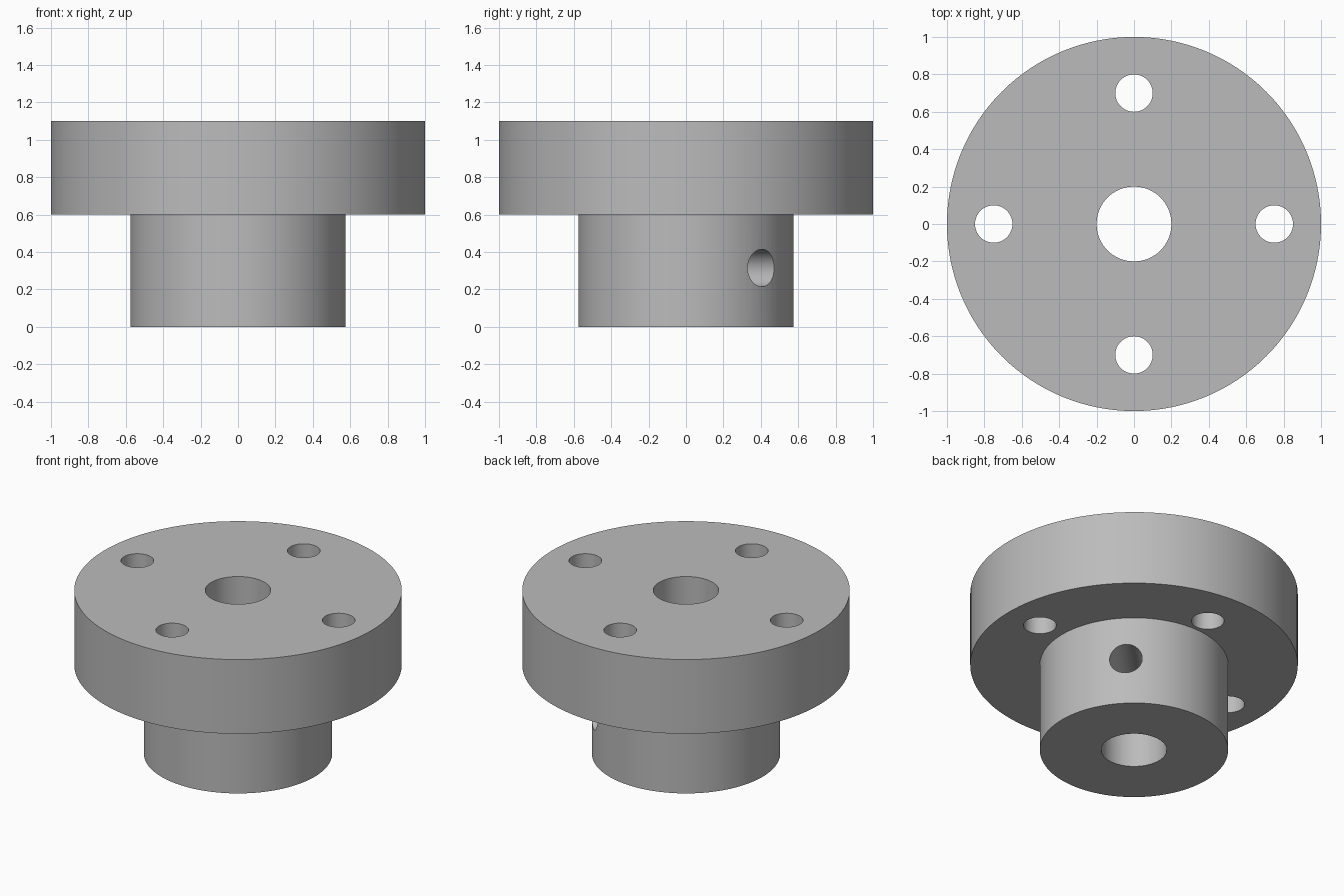
import bpy
import math
from mathutils import Vector

if "Cube" in bpy.data.objects:
    bpy.data.objects.remove(bpy.data.objects["Cube"])

metal = bpy.data.materials.new("grey_metal")
metal.diffuse_color = (0.5, 0.5, 0.5, 1)
metal.use_nodes = True
metal.node_tree.nodes["Principled BSDF"].inputs["Base Color"].default_value = metal.diffuse_color


def cylinder(name, radius, start, end, sides):
    """Cylinder running between two points."""
    start, end = Vector(start), Vector(end)
    axis = end - start
    bpy.ops.mesh.primitive_cylinder_add(
        vertices=sides, radius=radius, depth=axis.length,
        location=(start + end) / 2,
        rotation=axis.to_track_quat('Z', 'Y').to_euler())
    obj = bpy.context.object
    obj.name = name
    return obj


def boolean(target, other, operation):
    """Apply a boolean and remove the helper."""
    mod = target.modifiers.new("boolean", 'BOOLEAN')
    mod.operation = operation
    mod.solver = 'EXACT'
    mod.object = other
    bpy.context.view_layer.objects.active = target
    bpy.ops.object.modifier_apply(modifier=mod.name)
    bpy.data.objects.remove(other, do_unlink=True)


# Wide flange joined to the narrower hub below it
coupling = cylinder("flange_coupling", 1.0, (0, 0, 0.6), (0, 0, 1.1), 128)
hub = cylinder("hub", 0.575, (0, 0, 0), (0, 0, 0.7), 96)
boolean(coupling, hub, 'UNION')

# Central shaft bore
boolean(coupling, cylinder("bore", 0.2, (0, 0, -0.2), (0, 0, 1.3), 64), 'DIFFERENCE')

# Four bolt holes through the flange
for x, y in ((0.75, 0), (-0.75, 0), (0, 0.7), (0, -0.7)):
    boolean(coupling, cylinder("bolt_hole", 0.1, (x, y, 0.4), (x, y, 1.3), 48), 'DIFFERENCE')

# Set screw hole, diagonal from the hub side into the bore
d = math.sqrt(0.5)
boolean(coupling, cylinder("screw_hole", 0.1, (0, 0, 0.315), (0.8 * d, 0.8 * d, 0.315), 48),
        'DIFFERENCE')

# Single material and smooth walls with crisp rims
coupling.data.materials.clear()
coupling.data.materials.append(metal)
for poly in coupling.data.polygons:
    poly.material_index = 0
bpy.ops.object.select_all(action='DESELECT')
coupling.select_set(True)
bpy.context.view_layer.objects.active = coupling
bpy.ops.object.shade_smooth_by_angle(angle=math.radians(30))
